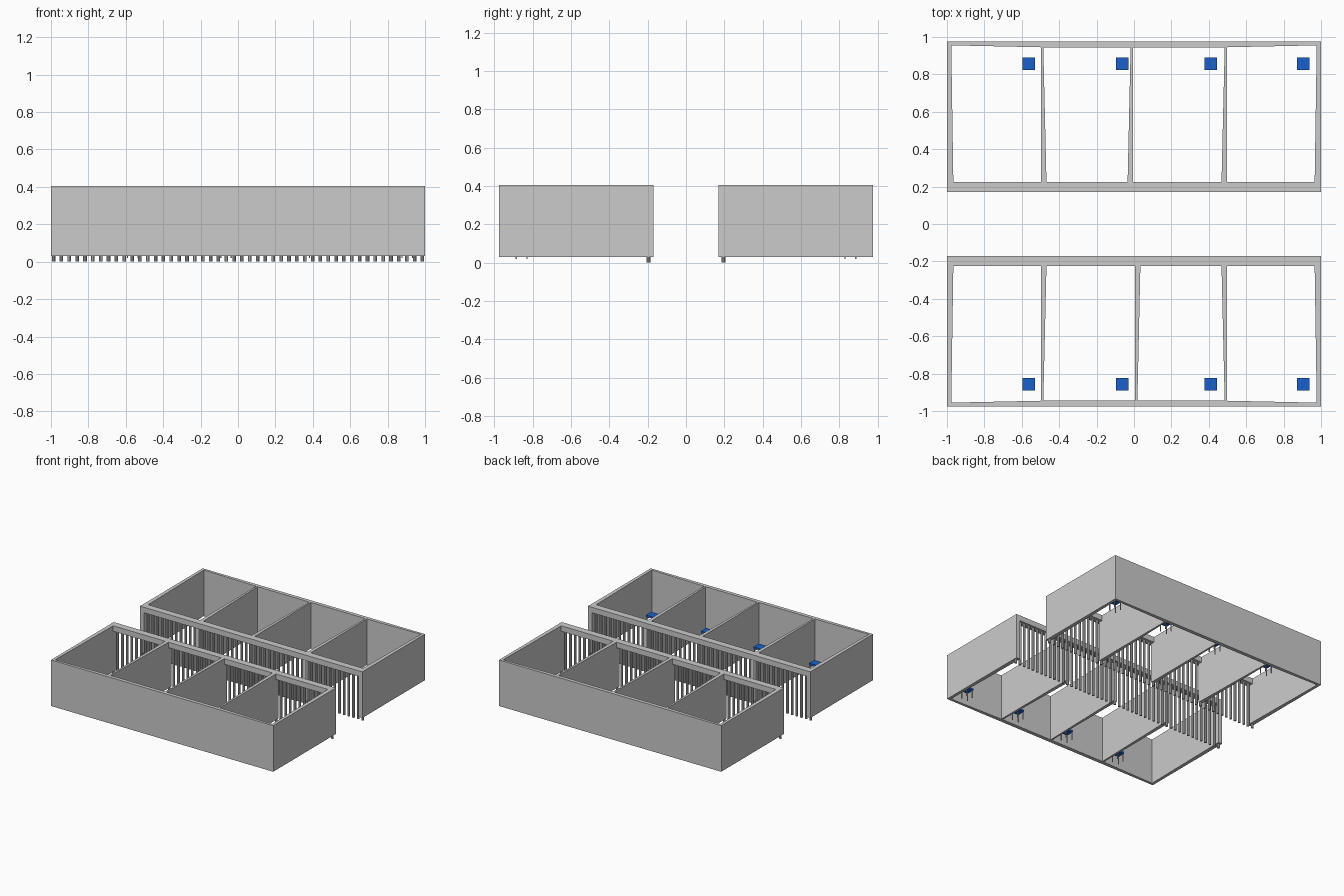
import bpy
import bmesh

if "Cube" in bpy.data.objects:
    bpy.data.objects.remove(bpy.data.objects["Cube"])

blue = bpy.data.materials.new("blue_paint")
blue.diffuse_color = (0.01, 0.12, 0.6, 1)
blue.use_nodes = True
blue.node_tree.nodes["Principled BSDF"].inputs["Base Color"].default_value = blue.diffuse_color

Z0, Z1 = 0.03, 0.405


def finish(name, bm, mat=None):
    bmesh.ops.recalc_face_normals(bm, faces=bm.faces)
    me = bpy.data.meshes.new(name)
    bm.to_mesh(me)
    bm.free()
    ob = bpy.data.objects.new(name, me)
    bpy.context.collection.objects.link(ob)
    if mat:
        me.materials.append(mat)
    return ob


def prism(bm, outline, z0, z1):
    """Extrude a plan outline between two heights."""
    f = bm.faces.new([bm.verts.new((x, y, z0)) for x, y in outline])
    r = bmesh.ops.extrude_face_region(bm, geom=[f])
    for v in r["geom"]:
        if isinstance(v, bmesh.types.BMVert):
            v.co.z = z1


def box(bm, x0, x1, y0, y1, z0, z1):
    prism(bm, [(x0, y0), (x1, y0), (x1, y1), (x0, y1)], z0, z1)


def wall(name, outline, s):
    bm = bmesh.new()
    prism(bm, [(x, y * s) for x, y in outline], Z0, Z1)
    finish(name, bm)


for s, row in ((1, "rear"), (-1, "front")):
    # outer long wall, slightly thinner at its ends
    wall(row + "_outer_wall", [(-1, 0.975), (1, 0.975), (1, 0.955), (0.97, 0.955),
         (0.5, 0.945), (-0.5, 0.945), (-0.97, 0.955), (-1, 0.955)], s)

    # end walls and tapered partitions
    for e, side in ((-1, "left"), (1, "right")):
        wall(f"{row}_{side}_end_wall", [(e, 0.17), (e, 0.96), (e * 0.977, 0.96),
             (e * 0.965, 0.17)], s)
        wall(f"{row}_{side}_partition", [(e * 0.498, 0.19), (e * 0.498, 0.95),
             (e * 0.485, 0.95), (e * 0.467, 0.19)], s)
    wall(row + "_middle_partition", [(-0.006 * s, 0.19), (-0.006 * s, 0.95),
         (-0.018 * s, 0.95), (-0.035 * s, 0.19)], s)

    # beam over the cell fronts
    bm = bmesh.new()
    box(bm, -1, 1, s * 0.17, s * 0.225, 0.36, Z1)
    finish(row + "_beam", bm)

    # vertical bars, twelve to a cell
    bm = bmesh.new()
    n = 48
    for i in range(n):
        r = bmesh.ops.create_cone(bm, cap_ends=True, segments=10, radius1=0.01,
                                  radius2=0.01, depth=0.37)
        bmesh.ops.translate(bm, verts=r["verts"],
                            vec=(-0.986 + 1.972 * i / (n - 1), s * 0.196, 0.185))
    ob = finish(row + "_bars", bm)
    bpy.ops.object.select_all(action='DESELECT')
    ob.select_set(True)
    bpy.context.view_layer.objects.active = ob
    bpy.ops.object.shade_smooth_by_angle()

    # small blue stools on thin legs
    for k, cx in enumerate((-0.563, -0.064, 0.41, 0.904)):
        cy, h = s * 0.858, 0.0335
        bm = bmesh.new()
        box(bm, cx - h, cx + h, cy - h, cy + h, 0.085, 0.1)
        finish(f"{row}_stool_seat_{k + 1}", bm, blue)
        bm = bmesh.new()
        for dx in (-0.028, 0.028):
            for dy in (-0.028, 0.028):
                box(bm, cx + dx - 0.003, cx + dx + 0.003,
                    cy + dy - 0.003, cy + dy + 0.003, 0.02, 0.086)
        finish(f"{row}_stool_legs_{k + 1}", bm)
